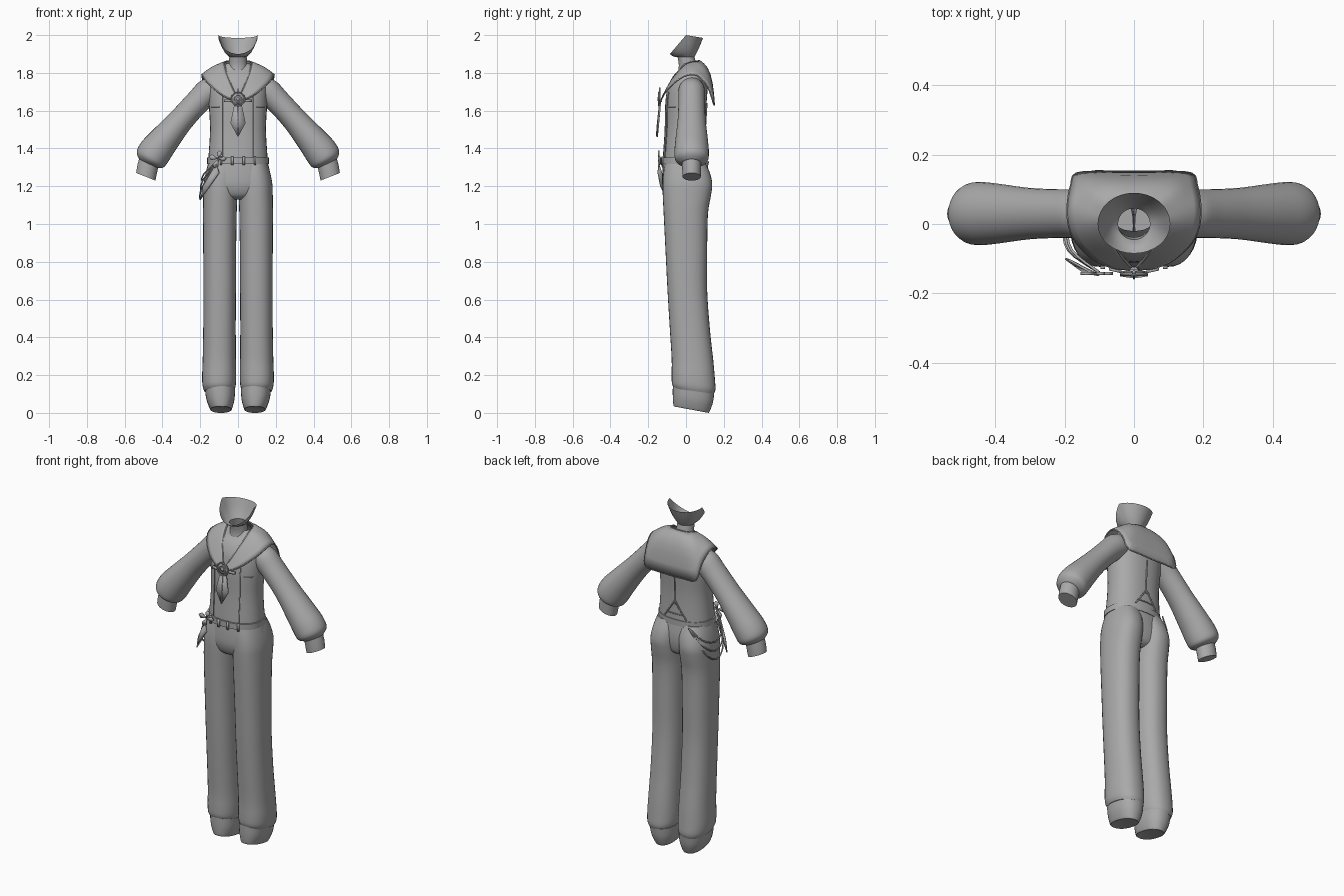
import bpy, bmesh, math
from mathutils import Vector

cube = bpy.data.objects.get("Cube")
if cube:
    bpy.data.objects.remove(cube, do_unlink=True)

GREY = (0.4, 0.4, 0.4, 1.0)
cloth = bpy.data.materials.new("plain grey")
cloth.use_nodes = True
cloth.diffuse_color = GREY
cloth.node_tree.nodes["Principled BSDF"].inputs["Base Color"].default_value = GREY
N = 32  # points round each loft


def finish(name, bm, mirror=False, thick=0.0):
    bmesh.ops.recalc_face_normals(bm, faces=bm.faces)
    mesh = bpy.data.meshes.new(name)
    bm.to_mesh(mesh)
    bm.free()
    mesh.polygons.foreach_set("use_smooth", [True] * len(mesh.polygons))
    mesh.set_sharp_from_angle(angle=math.radians(40))
    mesh.materials.append(cloth)
    ob = bpy.data.objects.new(name, mesh)
    bpy.context.collection.objects.link(ob)
    if mirror:
        ob.modifiers.new("mirror", 'MIRROR')
    if thick:
        mod = ob.modifiers.new("thickness", 'SOLIDIFY')
        mod.thickness = thick
        mod.offset = 0
    return ob


def smooth(rows, steps=4):
    """Catmull-Rom through rows of numbers."""
    out = []
    for i in range(len(rows) - 1):
        a, b = rows[max(i - 1, 0)], rows[i]
        c, d = rows[i + 1], rows[min(i + 2, len(rows) - 1)]
        for k in range(steps):
            t = k / steps
            out.append([q + 0.5 * t * (r - p + t * (2 * p - 5 * q + 4 * r - s + t * (3 * (q - r) + s - p)))
                        for p, q, r, s in zip(a, b, c, d)])
    return out + [list(rows[-1])]


def power(v, p):
    return math.copysign(abs(v) ** (2 / p), v)


def flat_ring(z, xc, rx, y0, y1, p=2.3, tilt=0.0):
    pts = []
    for i in range(N):
        a = math.tau * i / N
        s = power(math.sin(a), p)
        pts.append(Vector((xc + rx * power(math.cos(a), p), (y0 + y1) / 2 + (y1 - y0) / 2 * s, z - tilt * s)))
    return pts


def loft(name, rings, caps=(False, False), mirror=False, closed=True, thick=0.0):
    bm = bmesh.new()
    vs = [[bm.verts.new(p) for p in ring] for ring in rings]
    n = len(vs[0])
    for a, b in zip(vs, vs[1:]):
        for i in range(n if closed else n - 1):
            j = (i + 1) % n
            bm.faces.new((a[i], a[j], b[j], b[i]))
    for use, ring in zip(caps, (vs[0], vs[-1])):
        if use:
            bm.faces.new(ring)
    return finish(name, bm, mirror, thick)


def tube(name, pts, r=0.004, steps=4):
    curve = bpy.data.curves.new(name, 'CURVE')
    curve.dimensions = '3D'
    curve.bevel_depth = r
    curve.bevel_resolution = 1
    curve.use_fill_caps = True
    path = smooth(pts, steps)
    sp = curve.splines.new('POLY')
    sp.points.add(len(path) - 1)
    for q, p in zip(sp.points, path):
        q.co = (*p, 1)
    curve.materials.append(cloth)
    ob = bpy.data.objects.new(name, curve)
    bpy.context.collection.objects.link(ob)


def plate(name, pts, thick=0.008, mirror=False):
    bm = bmesh.new()
    bm.faces.new([bm.verts.new(p) for p in pts])
    return finish(name, bm, mirror, thick)


# Jacket body: z, half width, front y, back y
TORSO = [(1.335, .158, -.122, .105), (1.36, .156, -.122, .103), (1.5, .148, -.113, .1), (1.63, .154, -.11, .108),
         (1.72, .155, -.098, .114), (1.78, .145, -.07, .108), (1.82, .105, -.035, .09), (1.85, .06, -.02, .07)]
loft("jacket_body", [flat_ring(z, 0, rx, y0, y1) for z, rx, y0, y1 in smooth(TORSO)])


def on_torso(x, z, back=False, lift=0.002):
    for a, b in zip(TORSO, TORSO[1:]):
        if a[0] <= z <= b[0]:
            t = (z - a[0]) / (b[0] - a[0])
            rx, y0, y1 = [u + (v - u) * t for u, v in zip(a[1:], b[1:])]
            depth = (1 - abs(x / rx) ** 2.3) ** (1 / 2.3)
            side = 1 if back else -1
            return (x, (y0 + y1) / 2 + side * (depth * (y1 - y0) / 2 + lift), z)


# Jacket seams, hem and back strap
for side, label in ((1, "left"), (-1, "right")):
    tube(label + "_front_seam", [on_torso(side * .083, 1.34 + .06 * i) for i in range(7)], .003)
    tube(label + "_pocket_edge", [on_torso(side * x, 1.62) for x in (.1, .12, .14)], .003)
    tube(label + "_back_strap", [on_torso(side * x, z, True) for x, z in ((.002, 1.46), (.035, 1.41), (.07, 1.36))], .004)
tube("back_centre_strap", [on_torso(0, 1.44 + .05 * i, True) for i in range(5)], .004)
tube("back_strap_bar", [on_torso(x, 1.385, True) for x in (-.045, 0, .045)], .003)

# Belt with buckle and loops
loft("belt", [flat_ring(z, 0, rx, -.134 - e, .108 + e) for z, rx, e in
              ((1.318, .154, -.01), (1.318, .163, 0), (1.352, .163, 0), (1.352, .154, -.01))])
for x in (-.09, -.03, .03, .09):
    y = -.014 - .126 * (1 - (abs(x) / .165) ** 2.3) ** (1 / 2.3)
    plate("belt_loop", [(x - .006, y, 1.312), (x + .006, y, 1.312), (x + .006, y, 1.358), (x - .006, y, 1.358)])

# Trousers: hips, legs and ankle cuffs
HIPS = [(1.13, .05, -.07, .06), (1.15, .12, -.105, .095), (1.2, .172, -.124, .11),
        (1.26, .172, -.126, .112), (1.335, .155, -.12, .102)]
loft("trouser_hips", [flat_ring(z, 0, rx, a, b) for z, rx, a, b in smooth(HIPS)], (True, False))
LEG = [(.115, .1, .078, -.062, .148), (.14, .1, .087, -.074, .156), (.19, .1, .09, -.076, .153),
       (.28, .099, .088, -.076, .145), (.45, .098, .086, -.086, .126), (.65, .097, .086, -.098, .112),
       (.85, .097, .087, -.108, .112), (1.05, .096, .089, -.118, .116), (1.15, .094, .09, -.123, .132),
       (1.21, .092, .09, -.124, .139), (1.27, .085, .086, -.12, .127), (1.33, .078, .076, -.11, .1)]
loft("trouser_leg", [flat_ring(z, x, rx, a, b, 2.3, .018 * max(0, 1 - z / .5)) for z, x, rx, a, b in smooth(LEG)],
     (True, True), True)
ANKLE = [(.018, .09, .05, -.06, .118), (.022, .09, .058, -.066, .124), (.07, .093, .074, -.07, .142),
         (.125, .095, .08, -.07, .15)]
loft("ankle_cuff", [flat_ring(z, x, rx, a, b, 2.3, .017) for z, x, rx, a, b in smooth(ANKLE)], (True, True), True)


# Sleeves and wrist cuffs: x, z, radius across, half depth, lean
def arm_ring(x, z, r, h, lean):
    u = Vector((math.cos(lean), 0, math.sin(lean)))
    return [Vector((x, .03, z)) + u * r * math.cos(math.tau * i / N) + Vector((0, h, 0)) * math.sin(math.tau * i / N)
            for i in range(N)]


SLEEVE = [(.1, 1.725, .065, .062, .9), (.15, 1.705, .072, .07, .8), (.21, 1.65, .066, .07, .73), (.3, 1.552, .067, .074, .72),
          (.39, 1.445, .08, .086, .72), (.44, 1.382, .088, .091, .68), (.466, 1.342, .082, .086, .55),
          (.475, 1.32, .055, .056, .45)]
loft("sleeve", [arm_ring(*s) for s in smooth(SLEEVE)], (True, True), True)
WRIST = [(.47, 1.335, .055, .05, .4), (.481, 1.29, .056, .05, .38), (.488, 1.25, .055, .048, .38)]
loft("wrist_cuff", [arm_ring(*s) for s in WRIST], (True, True), True)

# Neck flaring into the open jaw rim
NECK = [(1.79, .056, -.045, .065), (1.84, .05, -.038, .055), (1.885, .046, -.045, .045)]
neck = [flat_ring(z, 0, rx, a, b, 2) for z, rx, a, b in smooth(NECK)]
rim = []
for i in range(N):
    s, c = math.sin(math.tau * i / N), math.cos(math.tau * i / N)
    rim.append(Vector((.105 * c, s * (.09 if s > 0 else .085), 2 - (.015 * s if s > 0 else -.1 * s))))
flare = [[a.lerp(b, t) + Vector((0, 0, -.02 * math.sin(math.pi * t))) * (1 - abs(a.y) * 15) for a, b in zip(neck[-1], rim)]
         for t in (.25, .5, .75, 1)]
loft("neck_and_jaw", neck + flare)

# Sailor collar: inner edge, outer edge and upward bulge, from back to front
COLLAR = [((0, .072, 1.865), (0, .15, 1.63), .045), ((.03, .07, 1.865), (.09, .15, 1.632), .045),
          ((.055, .06, 1.862), (.166, .145, 1.64), .045), ((.066, .045, 1.86), (.18, .115, 1.725), .03),
          ((.072, .025, 1.855), (.19, .06, 1.785), .012), ((.072, 0, 1.845), (.188, 0, 1.785), .012),
          ((.064, -.035, 1.81), (.165, -.055, 1.752), .016), ((.05, -.07, 1.77), (.11, -.105, 1.702), .008),
          ((.03, -.1, 1.72), (.055, -.127, 1.667), .002), ((.008, -.124, 1.675), (.012, -.13, 1.655), 0)]
cols = smooth([(*i, *o, b) for i, o, b in COLLAR], 3)
rows = []
for k in range(7):
    t = k / 6
    rows.append([Vector(c[:3]).lerp(Vector(c[3:6]), t)
                 + Vector((0, .35, 1)) * c[6] * math.sin(math.pi * t) for c in cols])
loft("sailor_collar", rows, mirror=True, closed=False, thick=.006)
for side, label in ((1, "left"), (-1, "right")):
    flip = Vector((side, 1, 1))
    tube(label + "_collar_piping", [p * flip for p in rows[-1]], .004, 1)
    tube(label + "_neck_cord", [p * flip for p in rows[0]], .004, 1)

# Tie with round badge and side bars
plate("tie", [(-.016, -.135, 1.65), (-.04, -.147, 1.535), (0, -.153, 1.46), (.04, -.147, 1.535), (.016, -.135, 1.65)])
tube("tie_fold", [(0, -.14, 1.64), (0, -.151, 1.54), (0, -.157, 1.465)], .003)


def circle(r, y, z, n=20):
    return [(r * math.cos(math.tau * i / n), y, z + r * math.sin(math.tau * i / n)) for i in range(n)]


plate("badge_disc", circle(.032, -.139, 1.662))
for r in (.036, .02):
    ring = circle(r, -.144, 1.662)
    tube("badge_ring", ring + ring[:1], .004, 1)
plate("badge_centre", circle(.01, -.147, 1.662))
plate("badge_bar", [(.036, -.138, 1.645), (.072, -.13, 1.645), (.072, -.13, 1.66), (.036, -.138, 1.66)], mirror=True)
plate("badge_spike", [(-.008, -.14, 1.69), (.008, -.14, 1.69), (0, -.138, 1.722)])

# Hip chains, bow and hanging charm on the right side
for drop, out in ((.1, .0), (.15, .006), (.2, .01)):
    tube("hip_chain", [(-.1, .118, 1.33), (-.165 - out, .08, 1.33 - drop * .7), (-.19 - out, 0, 1.33 - drop),
                       (-.18 - out, -.075, 1.335 - drop * .7), (-.1, -.14, 1.345)], .004)
for dx, dz in ((-.05, .012), (.045, .0), (.012, .045), (-.02, -.05)):
    side = Vector((-dz, 0, dx)) * .3
    c, tip = Vector((-.105, -.143, 1.345)), Vector((dx, 0, dz))
    plate("hip_bow", [c, c + tip * .7 + side, c + tip, c + tip * .7 - side])
plate("hip_charm", [(-.115, -.145, 1.32), (-.1, -.148, 1.27), (-.15, -.135, 1.2), (-.198, -.1, 1.13), (-.185, -.105, 1.2)], .006)
